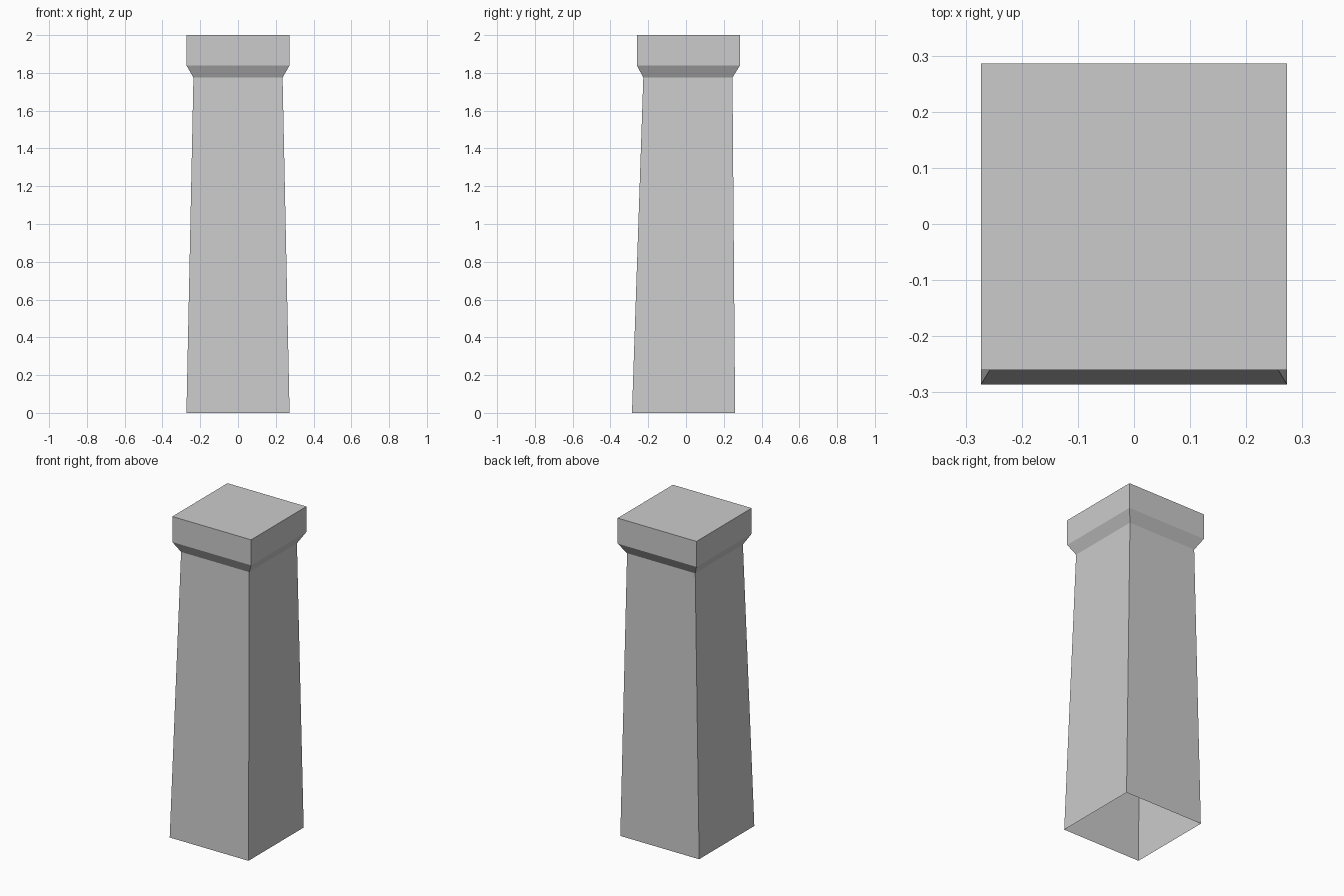
import bpy
import bmesh

cube = bpy.data.objects.get("Cube")
if cube:
    bpy.data.objects.remove(cube, do_unlink=True)

# Plain grey stone
stone = bpy.data.materials.new("grey_stone")
stone.use_nodes = True
grey = (0.6, 0.6, 0.6, 1)
stone.diffuse_color = grey
stone.node_tree.nodes["Principled BSDF"].inputs["Base Color"].default_value = grey

# Square sections, bottom to top: half width, centre y, height
SECTIONS = [
    (0.273, -0.013, 0.0),    # foot of the leaning shaft
    (0.236, 0.010, 1.775),   # neck
    (0.273, 0.013, 1.84),    # flare under the cap
    (0.273, 0.013, 2.0),     # cap top
]

bm = bmesh.new()
rings = [[bm.verts.new((sx * h, cy + sy * h, z))
          for sx, sy in ((-1, -1), (1, -1), (1, 1), (-1, 1))]
         for h, cy, z in SECTIONS]

# Side walls; the foot stays open
for low, high in zip(rings, rings[1:]):
    for i in range(4):
        j = (i + 1) % 4
        bm.faces.new((low[i], low[j], high[j], high[i]))
bm.faces.new(rings[-1])

mesh = bpy.data.meshes.new("pillar")
bm.to_mesh(mesh)
bm.free()
mesh.materials.append(stone)
pillar = bpy.data.objects.new("pillar", mesh)
bpy.context.collection.objects.link(pillar)
